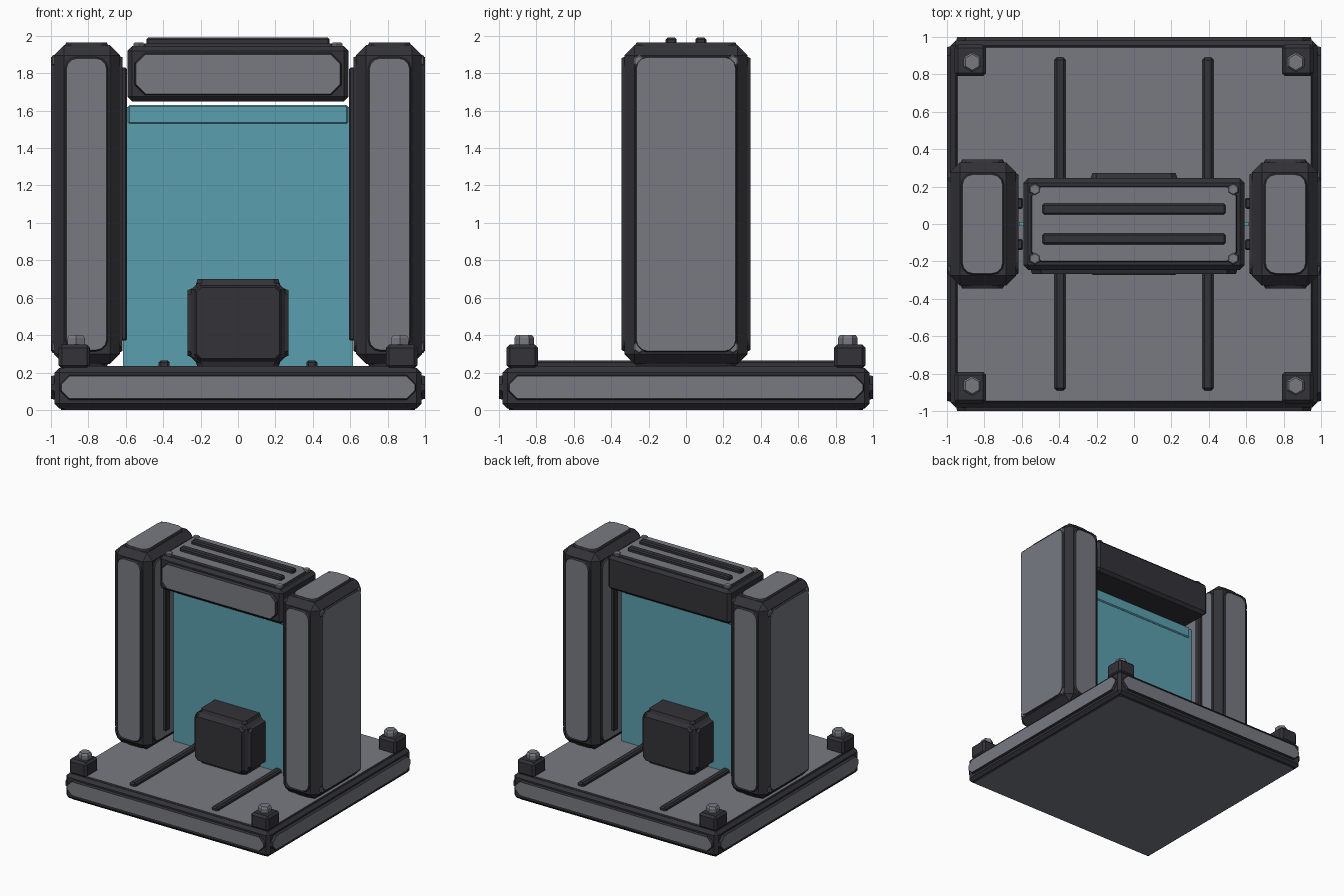
import bpy, bmesh, math
from mathutils import Vector

if "Cube" in bpy.data.objects:
    bpy.data.objects.remove(bpy.data.objects["Cube"])


def material(name, color):
    m = bpy.data.materials.new(name)
    m.diffuse_color = (*color, 1)
    m.use_nodes = True
    m.node_tree.nodes["Principled BSDF"].inputs["Base Color"].default_value = m.diffuse_color
    return m


DARK = material("dark frame", (0.033, 0.032, 0.039))
LIGHT = material("grey panel", (0.185, 0.195, 0.222))
CYAN = material("cyan field", (0.105, 0.345, 0.425))


def finish(name, bm, mats):
    bmesh.ops.recalc_face_normals(bm, faces=bm.faces)
    me = bpy.data.meshes.new(name)
    bm.to_mesh(me)
    bm.free()
    for m in mats:
        me.materials.append(m)
    ob = bpy.data.objects.new(name, me)
    bpy.context.collection.objects.link(ob)
    return ob


def box(name, lo, hi, bevel=0.0, mat=DARK):
    """Axis-aligned box between two corners with chamfered edges."""
    lo, hi = Vector(lo), Vector(hi)
    bm = bmesh.new()
    bmesh.ops.create_cube(bm, size=1)
    for v in bm.verts:
        v.co = Vector((lo[i] + hi[i]) / 2 + v.co[i] * (hi[i] - lo[i]) for i in range(3))
    if bevel:
        bmesh.ops.bevel(bm, geom=bm.edges[:], offset=bevel, segments=1,
                        affect='EDGES', clamp_overlap=True)
    return finish(name, bm, [mat])


def frame(axis):
    """Two in-plane axes for a normal axis: the later one is the vertical where possible."""
    return [(1, 2), (0, 2), (0, 1)][axis]


def prism(name, axis, start, end, ring_lo, ring_hi, mats):
    """Prism along an axis; sides use mats[0], the outer cap mats[1]."""
    u, v = frame(axis)
    bm = bmesh.new()
    rings = []
    for level, ring in ((start, ring_lo), (end, ring_hi)):
        verts = []
        for a, b in ring:
            co = [0, 0, 0]
            co[axis], co[u], co[v] = level, a, b
            verts.append(bm.verts.new(co))
        rings.append(verts)
    n = len(ring_lo)
    bm.faces.new(rings[0])
    bm.faces.new(rings[1]).material_index = 1
    for i in range(n):
        j = (i + 1) % n
        bm.faces.new((rings[0][i], rings[0][j], rings[1][j], rings[1][i]))
    return finish(name, bm, mats)


def outline(cu, cv, hu, hv, r, segs):
    """Rectangle outline with cut (segs=1) or rounded corners."""
    pts = []
    for k, (su, sv) in enumerate(((1, 1), (-1, 1), (-1, -1), (1, -1))):
        for s in range(segs + 1):
            a = math.pi / 2 * (k + s / segs)
            pts.append((cu + su * (hu - r) + r * math.cos(a), cv + sv * (hv - r) + r * math.sin(a)))
    return pts


def panel(name, axis, start, end, c, h, r, segs=1, cap=LIGHT, rim=0.012):
    """Raised plate with a dark sloped rim and a coloured cap."""
    prism(name, axis, start, end,
          outline(*c, h[0] + rim, h[1] + rim, r + rim / 2, segs),
          outline(*c, *h, r, segs), [DARK, cap])


def bolt(name, axis, start, end, c, radius):
    """Hexagonal bolt head with a chamfered top."""
    def hexa(r):
        return [(c[0] + r * math.cos(i * math.pi / 3 + math.pi / 6),
                 c[1] + r * math.sin(i * math.pi / 3 + math.pi / 6)) for i in range(6)]
    mid = end - 0.25 * (end - start)
    prism(name, axis, start, mid, hexa(radius), hexa(radius), [LIGHT, LIGHT])
    prism(name + "_top", axis, mid, end, hexa(radius), hexa(radius * 0.8), [LIGHT, LIGHT])


SIGNS = (-1, 1)
CORNERS = [(sx, sy) for sx in SIGNS for sy in SIGNS]

# Base slab with panels on all sides
box("base_slab", (-0.98, -0.98, 0.008), (0.98, 0.98, 0.225), 0.025)
panel("base_top_panel", 2, 0.21, 0.235, (0, 0), (0.945, 0.945), 0.02)
panel("base_bottom_panel", 2, 0.02, 0.0, (0, 0), (0.945, 0.945), 0.02)
for s in SIGNS:
    panel("base_end_panel", 1, s * 0.96, s * 1.0, (0, 0.12), (0.945, 0.06), 0.045)
    panel("base_side_panel", 0, s * 0.96, s * 1.0, (0, 0.12), (0.945, 0.06), 0.045)
    box("floor_rail", (s * 0.395 - 0.03, -0.89, 0.22), (s * 0.395 + 0.03, 0.89, 0.265), 0.012)

# Corner blocks with bolts
for sx, sy in CORNERS:
    x, y = sx * 0.875, sy * 0.875
    box("corner_block", (x - 0.085, y - 0.085, 0.22), (x + 0.085, y + 0.085, 0.35), 0.018)
    bolt("corner_bolt", 2, 0.34, 0.40, (sx * 0.865, sy * 0.865), 0.053)

# Pillars
for s in SIGNS:
    a, b = sorted((s * 0.63, s * 0.985))
    cx = s * 0.81
    box("pillar", (a, -0.33, 0.245), (b, 0.33, 1.95), 0.055)
    for t in SIGNS:
        panel("pillar_face_panel", 1, t * 0.32, t * 0.345, (cx, 1.10), (0.108, 0.78), 0.06, 3)
        # Slide rails on the inner face
        ra, rb = sorted((s * 0.594, s * 0.63))
        box("pillar_rail", (ra, t * 0.11 - 0.03, 0.37), (rb, t * 0.11 + 0.03, 1.83), 0.008)
        for z in (0.335, 1.865):
            bolt("pillar_bolt", 0, s * 0.97, s * 0.995, (t * 0.25, z), 0.032)
    panel("pillar_outer_panel", 0, s * 0.97, s * 1.0, (0, 1.10), (0.265, 0.785), 0.06, 3)
    panel("pillar_inner_panel", 0, s * 0.645, s * 0.617, (0, 1.10), (0.265, 0.785), 0.06, 3)
    panel("pillar_top_panel", 2, 1.94, 1.965, (cx, 0), (0.108, 0.265), 0.06, 3)
    panel("pillar_foot", 2, 0.26, 0.23, (cx, 0), (0.108, 0.265), 0.06, 3, DARK)

# Lintel beam
box("lintel", (-0.592, -0.245, 1.65), (0.592, 0.245, 1.945), 0.025)
panel("lintel_front_panel", 1, -0.23, -0.268, (0, 1.795), (0.545, 0.105), 0.05)
panel("lintel_top_panel", 2, 1.93, 1.96, (0, 0), (0.545, 0.198), 0.05)
for s in SIGNS:
    box("lintel_rib", (-0.49, s * 0.08 - 0.03, 1.95), (0.49, s * 0.08 + 0.03, 1.99), 0.01)
for sx, sy in CORNERS:
    bolt("lintel_bolt", 2, 1.935, 1.965, (sx * 0.53, sy * 0.185), 0.032)

# Cyan sheet across the gateway and its top band
box("field_sheet", (-0.615, -0.01, 0.23), (0.615, 0.01, 1.62), 0, CYAN)
box("field_band", (-0.587, -0.02, 1.53), (0.587, 0.02, 1.63), 0.008, CYAN)

# Control box with plates on each face
box("control_box", (-0.25, -0.25, 0.25), (0.25, 0.25, 0.675), 0.03)
for s in SIGNS:
    panel("control_face_plate", 1, s * 0.24, s * 0.272, (0, 0.465), (0.222, 0.19), 0.025, 1, DARK)
    panel("control_side_plate", 0, s * 0.24, s * 0.27, (0, 0.465), (0.21, 0.175), 0.025, 1, DARK)
panel("control_top_plate", 2, 0.665, 0.70, (0, 0), (0.215, 0.215), 0.025, 1, DARK)
panel("control_foot_plate", 2, 0.26, 0.225, (0, 0), (0.215, 0.215), 0.025, 1, DARK)
